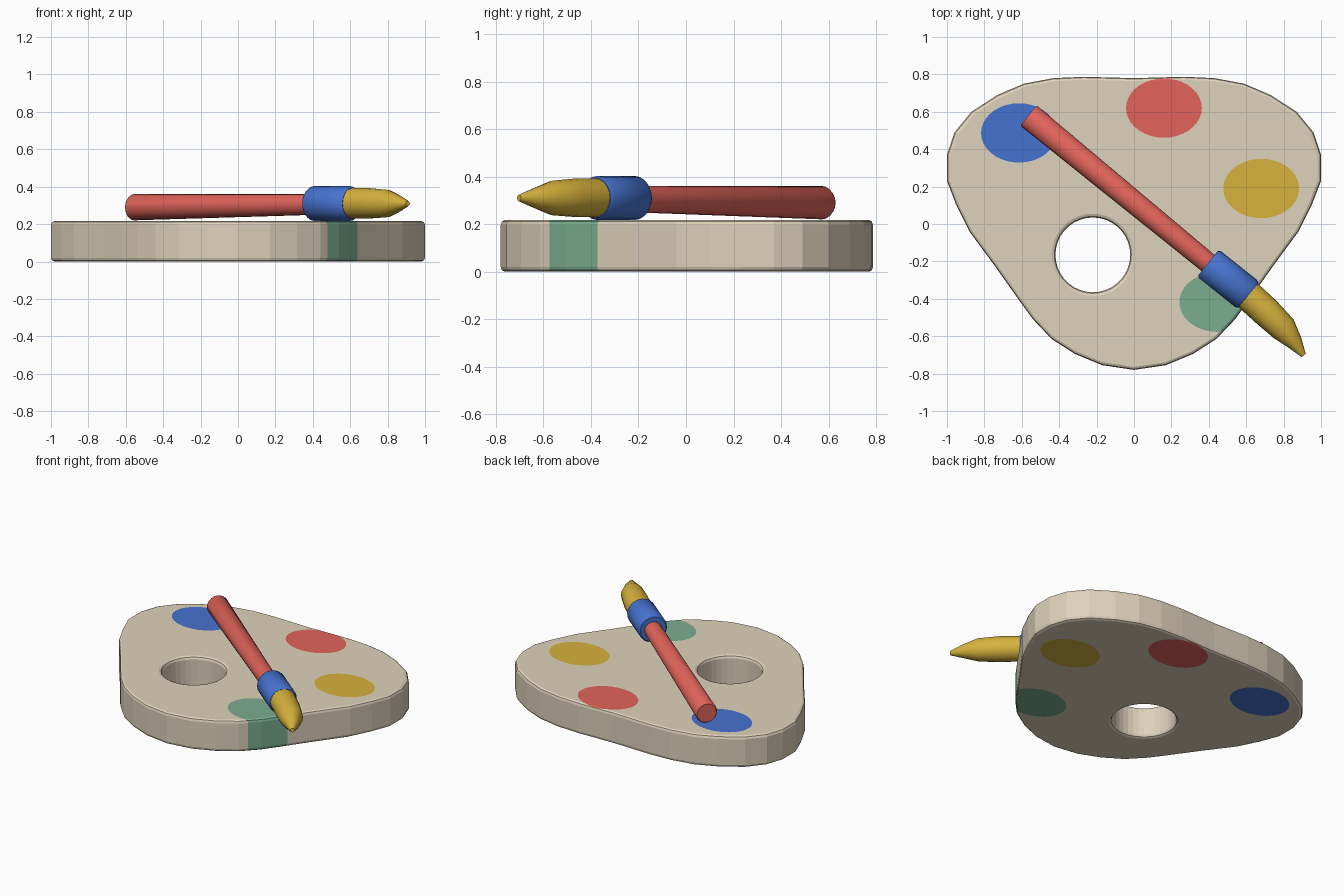
import bpy, bmesh, math
from mathutils import Vector

if "Cube" in bpy.data.objects:
    bpy.data.objects.remove(bpy.data.objects["Cube"])


def material(name, r, g, b):
    m = bpy.data.materials.new(name)
    lin = [((c / 255 + 0.055) / 1.055) ** 2.4 for c in (r, g, b)]
    m.diffuse_color = (*lin, 1)
    m.use_nodes = True
    m.node_tree.nodes["Principled BSDF"].inputs["Base Color"].default_value = m.diffuse_color
    return m


tan = material("tan wood", 222, 210, 187)
red = material("red paint", 225, 100, 90)
blue = material("blue paint", 70, 115, 208)
yellow = material("yellow paint", 215, 178, 60)
green = material("green paint", 124, 173, 145)


def finish(bm, name, mats):
    bmesh.ops.recalc_face_normals(bm, faces=bm.faces)
    me = bpy.data.meshes.new(name)
    bm.to_mesh(me)
    bm.free()
    for m in mats:
        me.materials.append(m)
    ob = bpy.data.objects.new(name, me)
    bpy.context.collection.objects.link(ob)
    return ob


def bridge(bm, rings):
    for a, b in zip(rings, rings[1:]):
        for i in range(len(a)):
            j = (i + 1) % len(a)
            bm.faces.new((a[i], a[j], b[j], b[i]))


# Palette board: mirrored outline, rounded rims, round thumb hole
half = [(0.17, -0.755), (0.315, -0.695), (0.44, -0.615), (0.54, -0.51),
        (0.62, -0.40), (0.74, -0.23), (0.88, -0.04), (0.95, 0.10),
        (1.0, 0.23), (1.0, 0.37), (0.96, 0.49), (0.87, 0.60),
        (0.73, 0.69), (0.59, 0.75), (0.43, 0.78), (0.27, 0.787)]
outline = [(0, -0.78)] + half + [(0, 0.78)] + [(-x, y) for x, y in reversed(half)]
HOLE, HOLE_R, THICK, SIDES = (-0.22, -0.165), 0.2, 0.217, 36
rim = [(0, 0.02), (0.006, 0.006), (0.02, 0)]
levels = rim + [(THICK - z, inset) for z, inset in reversed(rim)]

bm = bmesh.new()
outer, inner = [], []
for z, inset in levels:
    outer.append([bm.verts.new((x * (1 - inset), y * (1 - inset), z)) for x, y in outline])
    r = HOLE_R + inset
    angles = [2 * math.pi * i / SIDES for i in range(SIDES)]
    inner.append([bm.verts.new((HOLE[0] + r * math.cos(a), HOLE[1] + r * math.sin(a), z))
                  for a in angles])
bridge(bm, outer)
bridge(bm, inner)
for k in (0, -1):
    edges = []
    for ring in (outer[k], inner[k]):
        edges += [bm.edges.get((ring[i - 1], ring[i])) for i in range(len(ring))]
    bmesh.ops.triangle_fill(bm, use_beauty=True, use_dissolve=False, edges=edges,
                            normal=(0, 0, 1 if k else -1))

# Paint spots: ellipses cut right through the board's faces
spots = [(-0.615, 0.487), (0.16, 0.62), (0.68, 0.19), (0.445, -0.418)]
RX, RY, CUTS = 0.202, 0.158, 36
for index, (cx, cy) in enumerate(spots, 1):
    inside = list(bm.faces)
    for i in range(CUTS):
        a = 2 * math.pi * (i + 0.5) / CUTS
        co = Vector((cx + RX * math.cos(a), cy + RY * math.sin(a), 0))
        no = Vector((math.cos(a) / RX, math.sin(a) / RY, 0)).normalized()
        geom = set(inside)
        for f in inside:
            geom.update(f.edges)
            geom.update(f.verts)
        res = bmesh.ops.bisect_plane(bm, geom=list(geom), dist=1e-5, plane_co=co, plane_no=no)
        faces = {g for g in res["geom"] if isinstance(g, bmesh.types.BMFace)}
        inside = [f for f in faces if (f.calc_center_median() - co).dot(no) < 0]
    for f in inside:
        f.material_index = index
finish(bm, "palette_board", [tan, blue, red, yellow, green])


# Brush parts: round rings lofted along a path of (x, y, z, radius)
def loft(name, stations, mat, sides=20):
    bm = bmesh.new()
    pts = [Vector(s[:3]) for s in stations]
    rings = []
    for i, (p, s) in enumerate(zip(pts, stations)):
        d = (pts[min(i + 1, len(pts) - 1)] - pts[max(i - 1, 0)]).normalized()
        u = d.cross(Vector((0, 0, 1))).normalized()
        v = u.cross(d)
        rings.append([bm.verts.new(p + s[3] * (math.cos(t) * u + math.sin(t) * v))
                      for t in (2 * math.pi * k / sides for k in range(sides))])
    bridge(bm, rings)
    bm.faces.new(rings[0])
    bm.faces.new(rings[-1])
    ob = finish(bm, name, [mat])
    bpy.ops.object.select_all(action='DESELECT')
    ob.select_set(True)
    bpy.context.view_layer.objects.active = ob
    bpy.ops.object.shade_smooth_by_angle(angle=math.radians(35))


loft("brush_handle", [(-0.565, 0.58, 0.29, 0.063), (-0.556, 0.573, 0.29, 0.07),
                      (0.42, -0.228, 0.305, 0.055)], red)
loft("brush_ferrule", [(0.396, -0.209, 0.31, 0.084), (0.406, -0.217, 0.31, 0.093),
                       (0.60, -0.372, 0.31, 0.093), (0.612, -0.382, 0.31, 0.084)], blue)
loft("brush_bristles", [(0.60, -0.372, 0.311, 0.081), (0.705, -0.468, 0.311, 0.081),
                        (0.80, -0.56, 0.31, 0.073), (0.86, -0.635, 0.31, 0.043),
                        (0.907, -0.703, 0.31, 0.014)], yellow)
